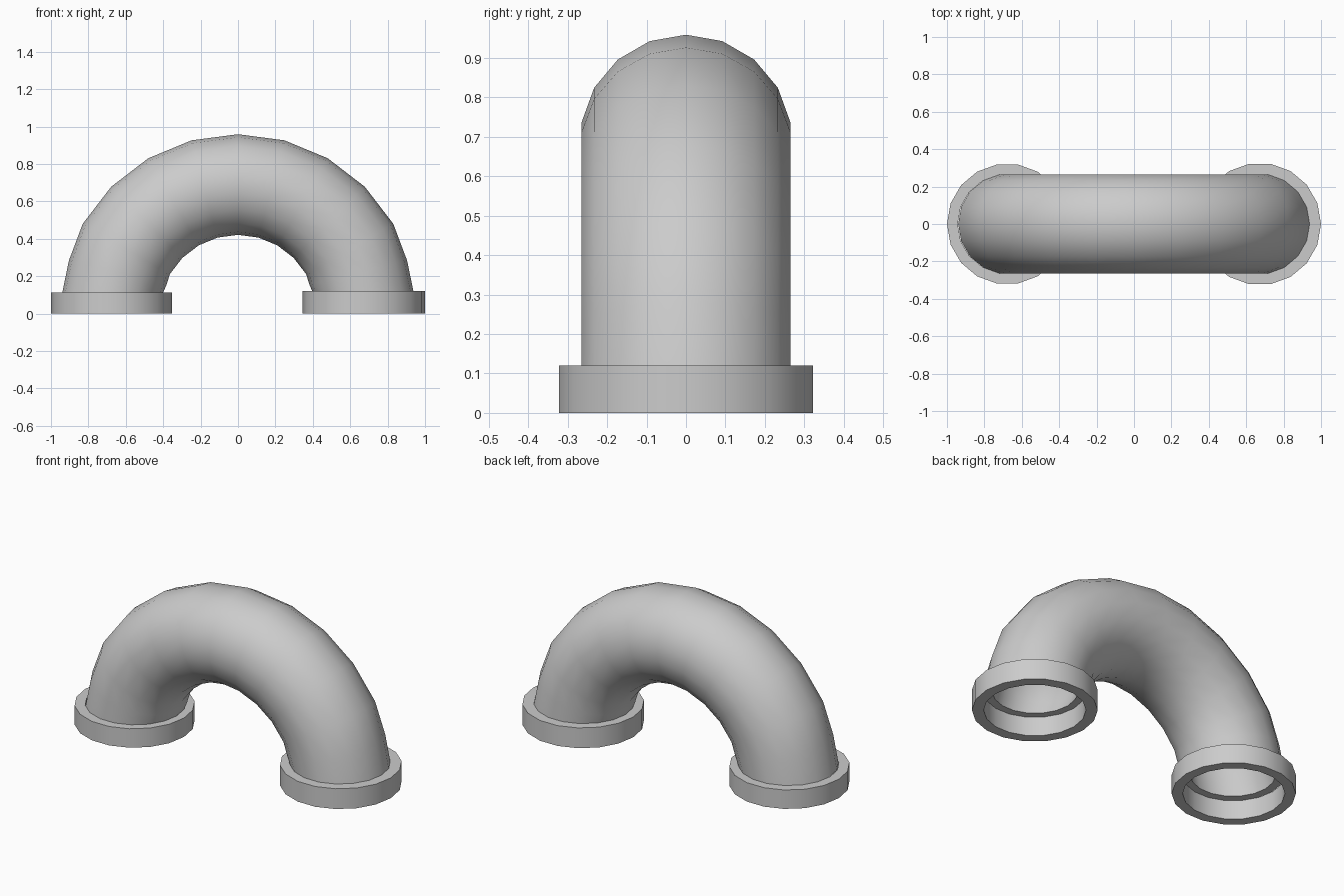
import bpy, bmesh
from math import sin, cos, pi, radians

if "Cube" in bpy.data.objects:
    bpy.data.objects.remove(bpy.data.objects["Cube"])

SIDES = 18


def make_object(name, rings, closed):
    """Skin a list of vertex rings; closed joins the last ring to the first."""
    bm = bmesh.new()
    loops = [[bm.verts.new(p) for p in ring] for ring in rings]
    pairs = list(zip(loops, loops[1:]))
    if closed:
        pairs.append((loops[-1], loops[0]))
    for a, b in pairs:
        for i in range(SIDES):
            j = (i + 1) % SIDES
            bm.faces.new((a[i], a[j], b[j], b[i]))
    bmesh.ops.recalc_face_normals(bm, faces=bm.faces)
    mesh = bpy.data.meshes.new(name)
    bm.to_mesh(mesh)
    bm.free()
    ob = bpy.data.objects.new(name, mesh)
    bpy.context.collection.objects.link(ob)
    bpy.ops.object.select_all(action='DESELECT')
    ob.select_set(True)
    bpy.context.view_layer.objects.active = ob
    bpy.ops.object.shade_smooth_by_angle(angle=radians(35))
    return ob


def ring(cx, cz, tilt, r):
    """Circle around (cx, cz), its outward axis leaning by tilt from vertical."""
    pts = []
    for k in range(SIDES):
        t = 2 * pi * k / SIDES
        d = r * cos(t)
        pts.append((cx + d * sin(tilt), r * sin(t), cz + d * cos(tilt)))
    return pts


# pipe bend: 15 degree segments, easing into level ends on the collars
stations = [(0.69 * sin(radians(a)), 0.69 * cos(radians(a)), radians(a))
            for a in range(-60, 61, 15)]
ends = [(0.643, 0.219, radians(76)), (0.671, 0.11, radians(90))]
stations += ends
stations = [(-x, z, -t) for x, z, t in reversed(ends)] + stations
outer = [ring(x, z, t, 0.269) for x, z, t in stations]
inner = [ring(x, z, t, 0.222) for x, z, t in reversed(stations)]
make_object("pipe_bend", outer + inner, True)

# end collars: open rings standing on the ground
for name, cx, r, h in (("left_collar", -0.677, 0.323, 0.112),
                       ("right_collar", 0.673, 0.327, 0.12)):
    profile = [(r, 0), (r, h), (0.266, h), (0.266, 0)]
    side = 1 if cx > 0 else -1
    make_object(name, [ring(cx, z, side * pi / 2, q) for q, z in profile], True)
    for v in bpy.context.object.data.vertices:
        v.co.z = round(v.co.z, 5)
